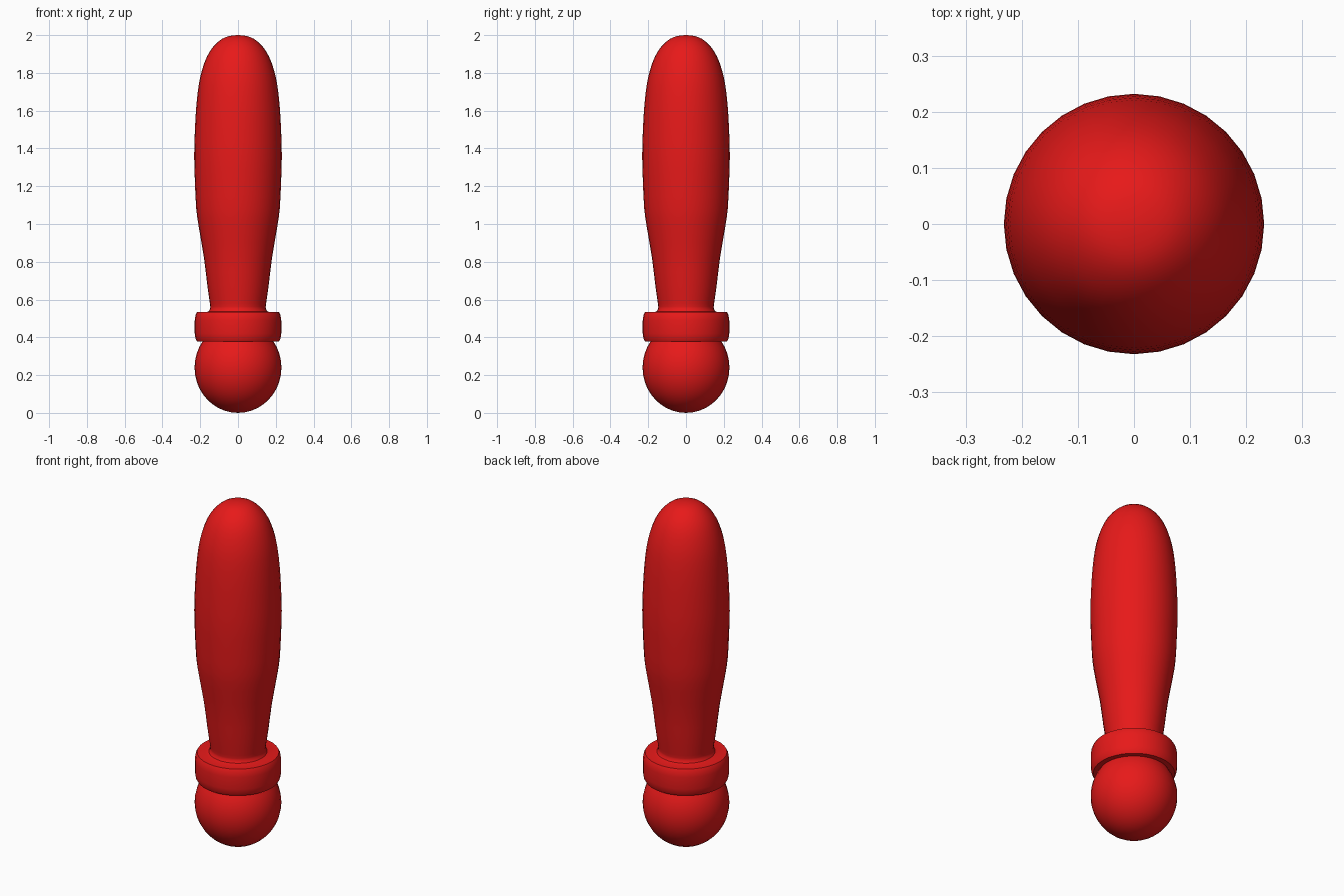
import bpy, bmesh
from math import sin, cos, pi, radians

if "Cube" in bpy.data.objects:
    bpy.data.objects.remove(bpy.data.objects["Cube"])

SEGMENTS = 32

red = bpy.data.materials.new("red_paint")
red.diffuse_color = (0.8, 0.01, 0.01, 1)
red.use_nodes = True
red.node_tree.nodes["Principled BSDF"].inputs["Base Color"].default_value = red.diffuse_color


def smooth_curve(pts, steps=3):
    """Catmull-Rom curve through the profile points."""
    p = [pts[0]] + pts + [pts[-1]]
    out = []
    for i in range(1, len(p) - 2):
        for s in range(steps):
            t = s / steps
            out.append(tuple(
                0.5 * (2 * b + (c - a) * t + (2 * a - 5 * b + 4 * c - d) * t * t
                       + (3 * b - a - 3 * c + d) * t ** 3)
                for a, b, c, d in zip(*p[i - 1:i + 3])))
    return out + [pts[-1]]


def lathe(name, profile):
    """Spin a (radius, height) profile, listed bottom to top, around z."""
    bm = bmesh.new()
    verts = [bm.verts.new((r, 0, z)) for r, z in profile]
    edges = [bm.edges.new(pair) for pair in zip(verts, verts[1:])]
    bmesh.ops.spin(bm, geom=verts + edges, cent=(0, 0, 0), axis=(0, 0, 1),
                   angle=2 * pi, steps=SEGMENTS)
    bmesh.ops.remove_doubles(bm, verts=bm.verts, dist=0.0005)
    bmesh.ops.recalc_face_normals(bm, faces=bm.faces)
    mesh = bpy.data.meshes.new(name)
    bm.to_mesh(mesh)
    bm.free()
    mesh.materials.append(red)
    obj = bpy.data.objects.new(name, mesh)
    bpy.context.collection.objects.link(obj)
    bpy.context.view_layer.objects.active = obj
    obj.select_set(True)
    bpy.ops.object.shade_smooth_by_angle(angle=radians(40))
    obj.select_set(False)
    return obj


# Ball at the bottom, open where it enters the collar
angles = [radians(-90 + 126 * i / 14) for i in range(15)]
lathe("base_ball", [(0.23 * cos(a), 0.24 + 0.24 * sin(a)) for a in angles])

# Collar ring with rounded rim
lathe("collar", [(0.185, 0.378), (0.217, 0.378), (0.225, 0.393), (0.229, 0.42),
                 (0.229, 0.49), (0.225, 0.518), (0.217, 0.533),
                 (0.17, 0.533), (0.155, 0.538)])

# Swelling body with domed tip and a small flare at its foot
body = [(0.155, 0.538), (0.147, 0.555), (0.149, 0.58), (0.163, 0.68),
        (0.18, 0.82), (0.207, 0.98), (0.221, 1.08), (0.228, 1.22),
        (0.232, 1.36), (0.228, 1.5), (0.221, 1.62), (0.209, 1.73),
        (0.192, 1.81), (0.165, 1.885), (0.13, 1.94), (0.085, 1.98),
        (0.042, 1.996), (0.0, 2.0)]
lathe("body", smooth_curve(body, 2))
